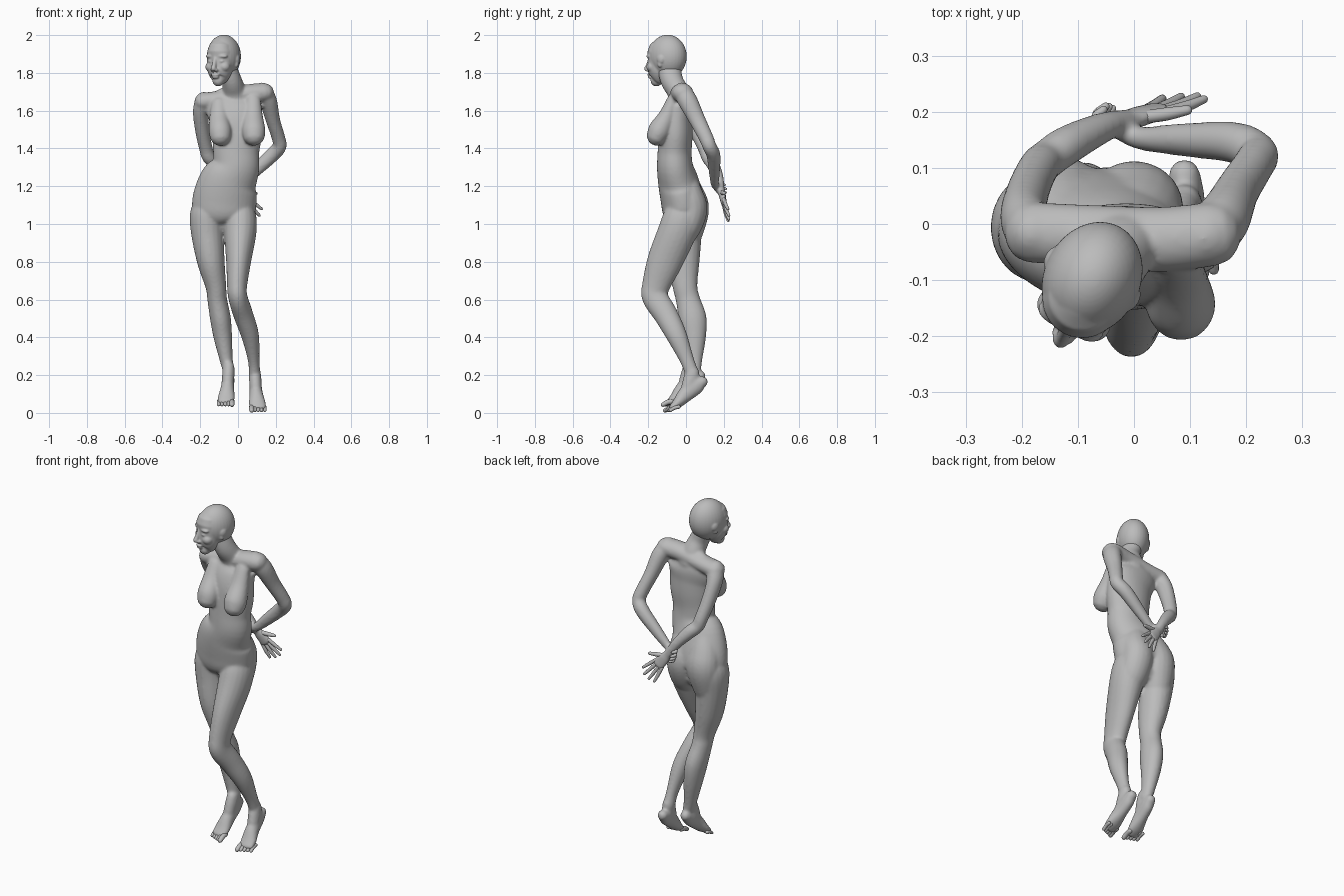
import bpy, bmesh, math
from mathutils import Vector, Matrix

if "Cube" in bpy.data.objects:
    bpy.data.objects.remove(bpy.data.objects["Cube"])

grey = bpy.data.materials.new("plain_grey")
grey.use_nodes = True
grey.diffuse_color = (0.5, 0.5, 0.5, 1)
grey.node_tree.nodes["Principled BSDF"].inputs["Base Color"].default_value = (0.5, 0.5, 0.5, 1)


def spline(rows, steps=5):
    """Catmull-Rom through rows of (x, y, z, radius_a, radius_b)."""
    r = [Vector(p) for p in rows]
    r = [r[0] * 2 - r[1]] + r + [r[-1] * 2 - r[-2]]
    out = []
    for i in range(1, len(r) - 2):
        p0, p1, p2, p3 = r[i - 1:i + 3]
        for s in range(steps):
            t = s / steps
            out.append(0.5 * (2 * p1 + (p2 - p0) * t + (2 * p0 - 5 * p1 + 4 * p2 - p3) * t * t
                              + (3 * p1 - p0 - 3 * p2 + p3) * t ** 3))
    return out + [r[-2]]


def loft(bm, rows, side=(1, 0, 0), n=20):
    """Elliptical tube with domed ends; radius_a lies along side."""
    pts = spline(rows)
    pos = [p.to_3d() for p in pts]
    side, rings = Vector(side), []
    last = len(pts) - 1

    def ring(c, t, a, b):
        u = (side - t * side.dot(t)).normalized()
        v = t.cross(u)
        return [bm.verts.new(c + u * a * math.cos(k * math.tau / n) + v * b * math.sin(k * math.tau / n))
                for k in range(n)]

    for i, p in enumerate(pts):
        t = (pos[min(i + 1, last)] - pos[max(i - 1, 0)]).normalized()
        a, b = p[3], p[4]
        dome = [(math.cos(q), math.sin(q) * min(a, b)) for q in (1.45, 1.05, 0.55)]
        if i == 0:
            rings += [ring(pos[i] - t * d, t, a * c, b * c) for c, d in dome]
        rings.append(ring(pos[i], t, a, b))
        if i == last:
            rings += [ring(pos[i] + t * d, t, a * c, b * c) for c, d in reversed(dome)]
    for r0, r1 in zip(rings, rings[1:]):
        for k in range(n):
            bm.faces.new((r0[k], r0[(k + 1) % n], r1[(k + 1) % n], r1[k]))
    bm.faces.new(rings[0][::-1])
    bm.faces.new(rings[-1])


def blob(bm, centre, radii):
    m = Matrix.Translation(centre) @ Matrix.Diagonal((*radii, 1))
    bmesh.ops.create_uvsphere(bm, u_segments=32, v_segments=24, radius=1, matrix=m)


def finish(bm, name, voxel=0, smooth=0):
    bmesh.ops.recalc_face_normals(bm, faces=bm.faces)
    for f in bm.faces:
        f.smooth = True
    me = bpy.data.meshes.new(name)
    bm.to_mesh(me)
    bm.free()
    me.materials.append(grey)
    ob = bpy.data.objects.new(name, me)
    bpy.context.collection.objects.link(ob)
    if voxel:
        rm = ob.modifiers.new("Fuse", 'REMESH')
        rm.mode, rm.voxel_size, rm.use_smooth_shade = 'VOXEL', voxel, True
        sm = ob.modifiers.new("Soften", 'SMOOTH')
        sm.factor, sm.iterations = 0.5, smooth


body = bmesh.new()

# Torso, shoulder girdle and neck
loft(body, [(-.015, -.025, 1.68, .11, .045), (-.02, -.035, 1.62, .148, .073), (-.01, -.05, 1.55, .138, .085),
            (-.005, -.055, 1.47, .132, .09), (-.01, -.06, 1.38, .122, .09), (-.012, -.058, 1.30, .126, .096),
            (-.05, -.04, 1.22, .156, .108), (-.07, -.02, 1.13, .17, .114), (-.075, -.01, 1.06, .163, .11),
            (-.07, 0, 1.02, .12, .08)], n=36)
loft(body, [(-.185, -.015, 1.648, .055, .046), (-.09, -.02, 1.662, .055, .046), (.03, -.027, 1.685, .058, .05),
            (.09, -.024, 1.693, .058, .051), (.14, -.018, 1.695, .058, .051)], side=(0, 1, 0))
loft(body, [(-.012, -.025, 1.64, .085, .06), (-.02, -.042, 1.70, .065, .058), (-.033, -.075, 1.76, .053, .06),
            (-.06, -.09, 1.83, .052, .064)])

# Chest forms sloping out from the collarbones
loft(body, [(-.1, -.07, 1.64, .04, .03), (-.1, -.1, 1.56, .052, .047), (-.095, -.135, 1.5, .06, .058),
            (-.093, -.15, 1.468, .058, .055)])
loft(body, [(.08, -.07, 1.66, .04, .03), (.08, -.1, 1.57, .052, .047), (.083, -.138, 1.5, .062, .06),
            (.084, -.153, 1.47, .06, .056)])

# Seat forms running down into the thighs
loft(body, [(-.11, -.02, 1.24, .07, .07), (-.13, .015, 1.15, .09, .085), (-.137, .032, 1.08, .096, .09),
            (-.147, .012, .98, .085, .086), (-.155, 0, .9, .065, .07)])
loft(body, [(-.02, -.02, 1.24, .07, .07), (-.0, .012, 1.15, .085, .08), (.0, .028, 1.08, .088, .085),
            (.005, -.0, .99, .083, .082), (.01, -.05, .91, .065, .07)])

# Legs
loft(body, [(.012, -.01, 1.12, .06, .08), (.013, -.02, 1.04, .084, .1), (.012, -.05, .95, .085, .102),
            (.003, -.113, .8, .066, .094), (-.005, -.16, .67, .053, .074), (0, -.163, .61, .051, .069),
            (.028, -.107, .52, .052, .064), (.064, -.05, .41, .047, .055), (.083, .005, .28, .031, .038),
            (.088, .035, .2, .031, .037)])
loft(body, [(-.16, -.005, 1.12, .07, .085), (-.165, -.005, 1.05, .09, .1), (-.162, -.01, .95, .086, .094),
            (-.143, -.015, .8, .073, .087), (-.117, -.005, .67, .055, .066), (-.11, .01, .6, .052, .064),
            (-.093, .035, .5, .055, .074), (-.08, .045, .4, .049, .061), (-.062, .045, .28, .035, .041),
            (-.048, .042, .22, .031, .037)])

# Arms, both folded behind the back
loft(body, [(.13, -.02, 1.70, .05, .05), (.16, .01, 1.65, .052, .047), (.185, .06, 1.55, .044, .038),
            (.213, .105, 1.46, .039, .036), (.22, .125, 1.41, .037, .037), (.18, .145, 1.365, .037, .039),
            (.09, .15, 1.28, .03, .033), (.02, .152, 1.215, .022, .025), (-.01, .16, 1.2, .02, .024)],
     side=(0, 1, 0))
loft(body, [(-.18, -.015, 1.65, .05, .05), (-.197, .015, 1.59, .048, .042), (-.188, .06, 1.49, .042, .038),
            (-.17, .1, 1.4, .037, .036), (-.155, .115, 1.355, .035, .036), (-.12, .14, 1.32, .035, .036),
            (-.06, .17, 1.25, .028, .029), (-.015, .185, 1.182, .02, .024)], side=(0, 1, 0))


def foot(name, off, s):
    """Raised-heel foot fused into the body, with five separate toes."""
    def put(x, y, z, a, b):
        return (off[0] + s * x, off[1] + y, off[2] + z, a, b)
    loft(body, [put(0, .087, .165, .029, .03), put(.002, .055, .145, .033, .045), put(.006, 0, .1, .036, .042),
                put(.012, -.045, .052, .045, .028), put(.016, -.074, .028, .044, .017)])
    loft(body, [put(0, .035, .215, .031, .037), put(.001, .028, .18, .033, .042), put(.004, .01, .13, .032, .038)])
    toes = bmesh.new()
    for i in range(5):
        x, r, tip = -.018 + i * .0175, .0135 if i == 0 else .0098, -.11 + i * .007
        loft(toes, [put(x, -.058 + i * .005, .032, r, r), put(x, -.086 + i * .006, .026, r, r),
                    put(x, tip, .013, r * .95, r * .85)], n=12)
    finish(toes, name)


foot("left_toes", (.09, 0, 0), 1)
foot("right_toes", (-.05, -.012, .03), -1)


def hand(name, wrist, d, across, palm, length, scale, spread, curl):
    """Palm fused into the body, with four fingers and a thumb."""
    w, d = Vector(wrist), Vector(d).normalized()
    across = Vector(across)
    across = (across - d * across.dot(d)).normalized()
    nrm = Vector(palm).normalized()
    loft(body, [(*w, .022, .019), (*(w + d * length * .45), .034, .018), (*(w + d * length), .037, .015)],
         side=across)
    bm = bmesh.new()

    def digit(p, f, size, r, c):
        size *= scale
        loft(bm, [(*p, r, r), (*(p + f * size * .5 + nrm * size * .12 * c), r, r),
                  (*(p + f * size * (1 - .55 * c) + nrm * size * .6 * c), r * .75, r * .75)], side=across, n=12)
    for i, size in enumerate((.082, .1, .098, .088)):
        k = 1.5 - i
        digit(w + d * length * .93 + across * k * .018, (d + across * k * spread).normalized(),
              size, .0098, curl)
    digit(w + d * length * .35 + across * .018, (d * .65 + across * .75).normalized(), .07, .0118, curl * .5)
    finish(bm, name)


hand("right_fingers", (-.012, .185, 1.18), (.6, .187, -.79), (.78, 0, .62), (0, 1, .1), .09, 1.1, .17, .12)
hand("left_fingers", (0, .156, 1.203), (-.85, .42, -.25), (-.25, 0, .9), (.75, .62, -.2), .05, .62, .05, .8)

finish(body, "body", .0065, 12)

# Head, turned towards the model's right
head = bmesh.new()
blob(head, (0, .012, 1.887), (.086, .105, .115))
loft(head, [(0, -.03, 1.91, .07, .069), (0, -.034, 1.862, .07, .06), (0, -.036, 1.81, .066, .061),
            (0, -.044, 1.775, .051, .048), (0, -.054, 1.76, .032, .032)], n=32)
blob(head, (0, -.066, 1.757), (.022, .02, .016))
loft(head, [(0, -.086, 1.88, .011, .012), (0, -.102, 1.842, .012, .013), (0, -.112, 1.822, .015, .014)], n=14)
blob(head, (0, -.09, 1.79), (.024, .015, .008))
blob(head, (0, -.087, 1.777), (.021, .015, .008))
for s in (-1, 1):
    blob(head, (s * .03, -.074, 1.888), (.034, .02, .012))
    blob(head, (s * .031, -.08, 1.861), (.016, .012, .008))
    blob(head, (s * .04, -.06, 1.832), (.03, .03, .028))
    blob(head, (s * .012, -.101, 1.815), (.01, .012, .009))
    blob(head, (s * .082, .012, 1.872), (.011, .021, .024))
    blob(head, (s * .079, .006, 1.848), (.01, .014, .02))
turn = Matrix.Translation((-.08, -.108, 0)) @ Matrix.Rotation(math.radians(-27), 4, 'Z')
bmesh.ops.transform(head, matrix=turn, verts=head.verts)
finish(head, "head", .004, 8)
